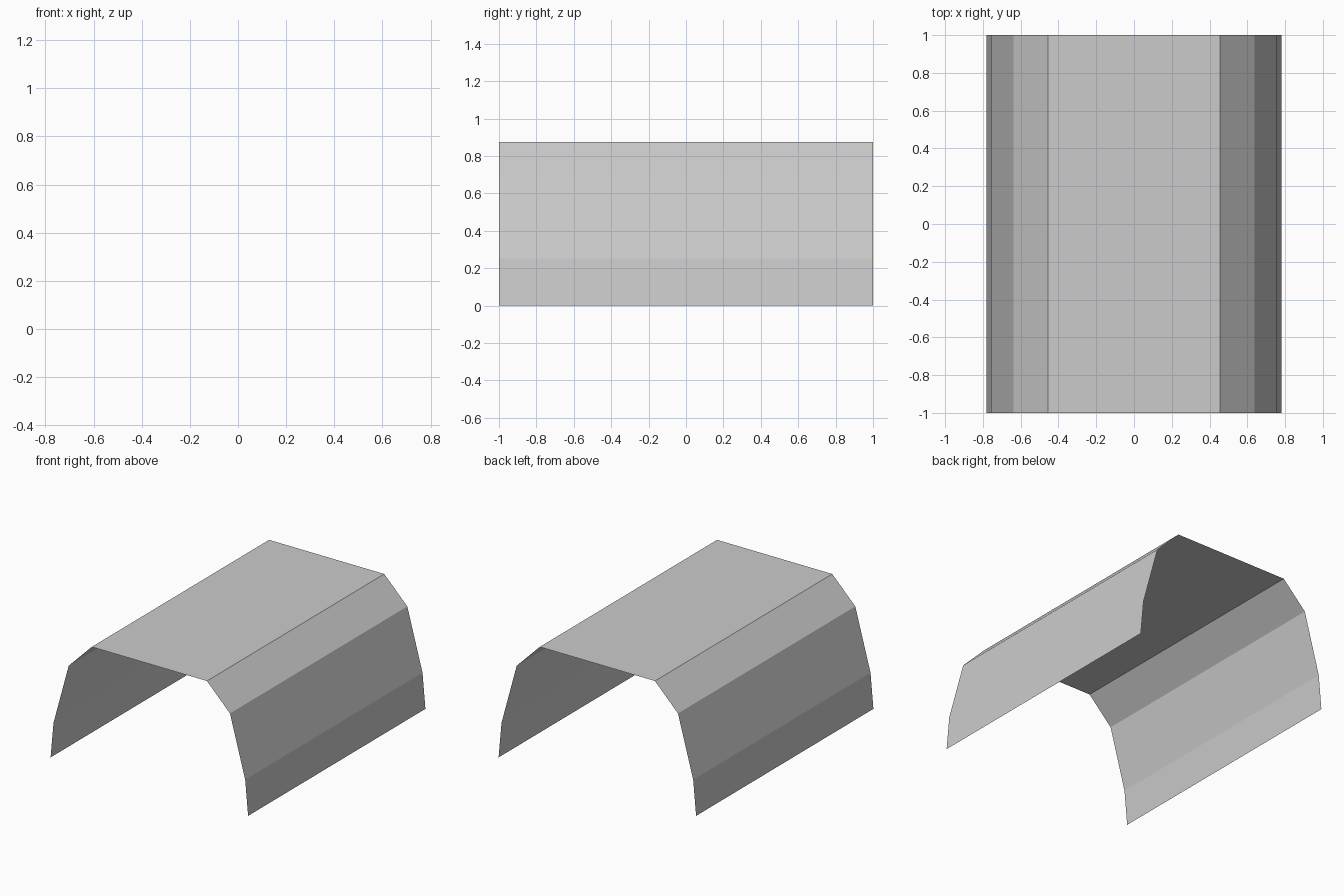
import bpy, bmesh

if "Cube" in bpy.data.objects:
    bpy.data.objects.remove(bpy.data.objects["Cube"])

# Half cross-section (x, z) from the ground up; mirrored for the other side
half = [(0.78, 0.0), (0.757, 0.252), (0.637, 0.693), (0.455, 0.876)]
profile = half + [(-x, z) for x, z in reversed(half)]

# Open arched sheet: draw the profile at the front and extrude it to the back
bm = bmesh.new()
verts = [bm.verts.new((x, -1, z)) for x, z in profile]
edges = [bm.edges.new(pair) for pair in zip(verts, verts[1:])]
ext = bmesh.ops.extrude_edge_only(bm, edges=edges)["geom"]
moved = [g for g in ext if isinstance(g, bmesh.types.BMVert)]
bmesh.ops.translate(bm, verts=moved, vec=(0, 2, 0))

# Make the faces point outward
bm.normal_update()
inward = [f for f in bm.faces
          if f.normal.dot(f.calc_center_median()) < 0]
bmesh.ops.reverse_faces(bm, faces=inward)

mesh = bpy.data.meshes.new("arched_cover")
bm.to_mesh(mesh)
bm.free()
bpy.context.collection.objects.link(bpy.data.objects.new("arched_cover", mesh))
